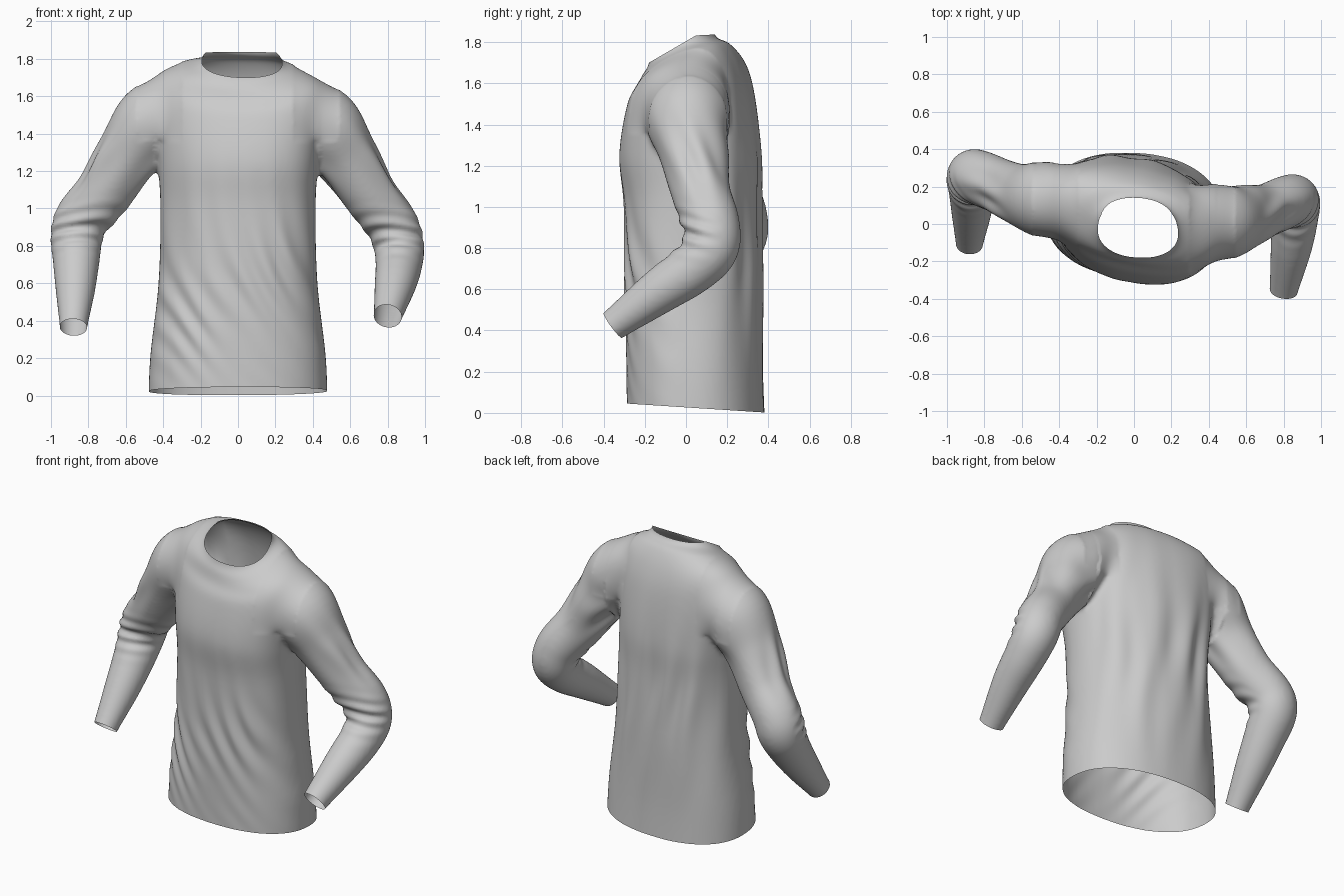
import bpy, bmesh, math
from mathutils import Vector, noise

if "Cube" in bpy.data.objects:
    bpy.data.objects.remove(bpy.data.objects["Cube"])

SEG = 64


def spline(rows, steps):
    """Catmull-Rom interpolation of equal-length rows of numbers."""
    out = []
    for i in range(len(rows) - 1):
        a, b = rows[max(i - 1, 0)], rows[i]
        c, d = rows[i + 1], rows[min(i + 2, len(rows) - 1)]
        for k in range(steps):
            t = k / steps
            out.append([0.5 * (2 * q + (r - p) * t + (2 * p - 5 * q + 4 * r - s) * t * t
                               + (3 * q - p - 3 * r + s) * t ** 3)
                        for p, q, r, s in zip(a, b, c, d)])
    out.append(list(rows[-1]))
    return out


def loft(bm, rings):
    """Closed solid through a list of point rings."""
    rows = [[bm.verts.new(p) for p in ring] for ring in rings]
    for a, b in zip(rows, rows[1:]):
        for j in range(SEG):
            k = (j + 1) % SEG
            bm.faces.new((a[j], a[k], b[k], b[j]))
    bm.faces.new(rows[0][::-1])
    bm.faces.new(rows[-1])


def torso_ring(row):
    z0, slope, bump, cx, cy, hx, hy, shear = row
    pts = []
    for j in range(SEG):
        a = 2 * math.pi * j / SEG
        c, s = math.cos(a), math.sin(a)
        x = hx * math.copysign(abs(c) ** 0.88, c)
        y = cy + hy * math.copysign(abs(s) ** 0.88, s) - shear * x
        pts.append((cx + x, y, z0 + slope * y + bump * (x / hx) ** 2))
    return pts


def sleeve_rings(path):
    rows = spline(path, 6)
    rings = []
    for i, row in enumerate(rows):
        p, r = Vector(row[:3]), row[3]
        d = Vector(rows[min(i + 1, len(rows) - 1)][:3]) - Vector(rows[max(i - 1, 0)][:3])
        u = d.cross(Vector((0.3, 1, 0) if i < 0 else (1, 0, 0))).normalized()
        v = d.cross(u).normalized()
        rings.append([p + r * (u * math.cos(2 * math.pi * j / SEG) + v * math.sin(2 * math.pi * j / SEG))
                      for j in range(SEG)])
    return rings


# Torso sections: height, tilt, shoulder lift, centre x, centre y, half width, half depth, twist
torso = [(-.10, 0, 0, 0, .05, .48, .335, .04),
         (.20, 0, 0, 0, .043, .47, .33, .06),
         (.60, 0, 0, 0, .04, .425, .33, .10),
         (1.0, 0, 0, 0, .03, .415, .325, .12),
         (1.25, 0, 0, 0, .02, .43, .335, .15),
         (1.5, .05, .05, 0, .025, .46, .295, .18),
         (1.62, .2, .07, 0, .025, .44, .25, .18),
         (1.715, .36, .03, .01, 0, .33, .205, .12),
         (1.77, .42, .025, .02, -.02, .215, .16, .05),
         (1.88, .42, .025, .02, -.02, .20, .15, .05)]

# Sleeve paths: x, y, z, radius (last point is the cuff)
right_sleeve = [(.22, .05, 1.60, .15), (.34, .03, 1.535, .185), (.46, .01, 1.43, .21),
                (.58, .03, 1.27, .17), (.70, .07, 1.08, .145), (.82, .12, .92, .14),
                (.86, .12, .80, .135), (.86, .03, .70, .125), (.84, -.13, .59, .11),
                (.80, -.355, .425, .077)]
left_sleeve = [(-.22, .11, 1.60, .15), (-.34, .12, 1.55, .185), (-.46, .13, 1.45, .21),
               (-.59, .15, 1.28, .17), (-.71, .20, 1.09, .15), (-.83, .25, .95, .145),
               (-.862, .25, .85, .14), (-.865, .17, .72, .125), (-.87, .05, .56, .105),
               (-.88, -.105, .365, .074)]

bm = bmesh.new()
loft(bm, [torso_ring(r) for r in spline(torso, 6)])
cuffs = []
for path in (right_sleeve, left_sleeve):
    end = Vector(path[-1][:3])
    d = (end - Vector(path[-2][:3])).normalized()
    cuffs.append((end, d))
    loft(bm, sleeve_rings(path + [(*(end + d * 0.08), path[-1][3])]))
bmesh.ops.recalc_face_normals(bm, faces=bm.faces)
mesh = bpy.data.meshes.new("shirt")
bm.to_mesh(mesh)
bm.free()
shirt = bpy.data.objects.new("shirt", mesh)
bpy.context.collection.objects.link(shirt)
bpy.context.view_layer.objects.active = shirt
shirt.select_set(True)

# Fuse torso and sleeves into one skin
remesh = shirt.modifiers.new("fuse", 'REMESH')
remesh.mode = 'VOXEL'
remesh.voxel_size = 0.012
smooth = shirt.modifiers.new("soften", 'SMOOTH')
smooth.factor = 0.5
smooth.iterations = 14
for name in ("fuse", "soften"):
    bpy.ops.object.modifier_apply(modifier=name)

bm = bmesh.new()
bm.from_mesh(shirt.data)

# Blend the shoulder seams into the body
seam = [v for v in bm.verts if 0.3 < abs(v.co.x) < 0.54 and v.co.z > 1.36]
for _ in range(90):
    bmesh.ops.smooth_vert(bm, verts=seam, factor=0.5, use_axis_x=True, use_axis_y=True, use_axis_z=True)
bm.normal_update()


def bell(v, mid, width):
    return math.exp(-((v - mid) / width) ** 2)


def fold(p, n):
    """Cloth folds as an offset along the normal."""
    x, y, z = p
    vary = 0.7 + 0.9 * noise.noise(Vector((x * 4, y * 4, z * 2)))
    wander = 2.0 * noise.noise(Vector((x * 3 + 7, y * 3, z * 1.5)))
    if abs(x) < 0.5 and not (abs(x) > 0.44 and z > 0.9):
        if n.y < 0:   # diagonal sweep across the front
            s = x - 0.42 * max(1.2 - z, 0) ** 2
            return 0.009 * vary * min(1, -n.y * 2) * bell(z, 0.62, 0.38) * math.sin(s * 42 + wander)
        s = x + 0.12 * z   # long upright folds down the back
        return 0.010 * vary * min(1, n.y * 2) * bell(z, 0.9, 0.5) * math.sin(s * 32 + wander)
    # bunching inside the elbow and long folds on the upper sleeve
    elbow = 0.87 if x > 0 else 0.9
    inner = min(1, max(0, 0.35 - n.y))
    bunch = 0.009 * inner * bell(z, elbow, 0.09) * math.sin(z * 85 + 25 * y + wander)
    return bunch + 0.008 * vary * bell(z, 1.22, 0.17) * math.sin(45 * y + 14 * z + wander)


moves = [(v, v.normal * fold(v.co, v.normal)) for v in bm.verts]
for v, m in moves:
    v.co += m


def cut(point, normal, inside):
    """Open the skin beyond a plane, only where inside() holds."""
    faces = [f for f in bm.faces if inside(f.calc_center_median())]
    geom = set(faces)
    for f in faces:
        geom.update(f.verts)
        geom.update(f.edges)
    bmesh.ops.bisect_plane(bm, geom=list(geom), plane_co=point, plane_no=normal, clear_outer=True)


# Hem, neck (steep front, level back) and cuff openings
cut((0, .38, .002), (0, -.065, -1), lambda c: c.z < 0.2)
for point, normal in (((0, -.18, 1.70), (0, -.58, 1)), ((0, .1, 1.835), (0, -.05, 1))):
    cut(point, normal, lambda c: c.z > 1.6 and abs(c.x - .02) < 0.24)
for end, d in cuffs:
    cut(end, d, lambda c: (c - end).length < 0.2 and abs(c.x) > 0.6)

bm.to_mesh(shirt.data)
bm.free()
bpy.ops.object.shade_smooth_by_angle(angle=math.radians(60))
